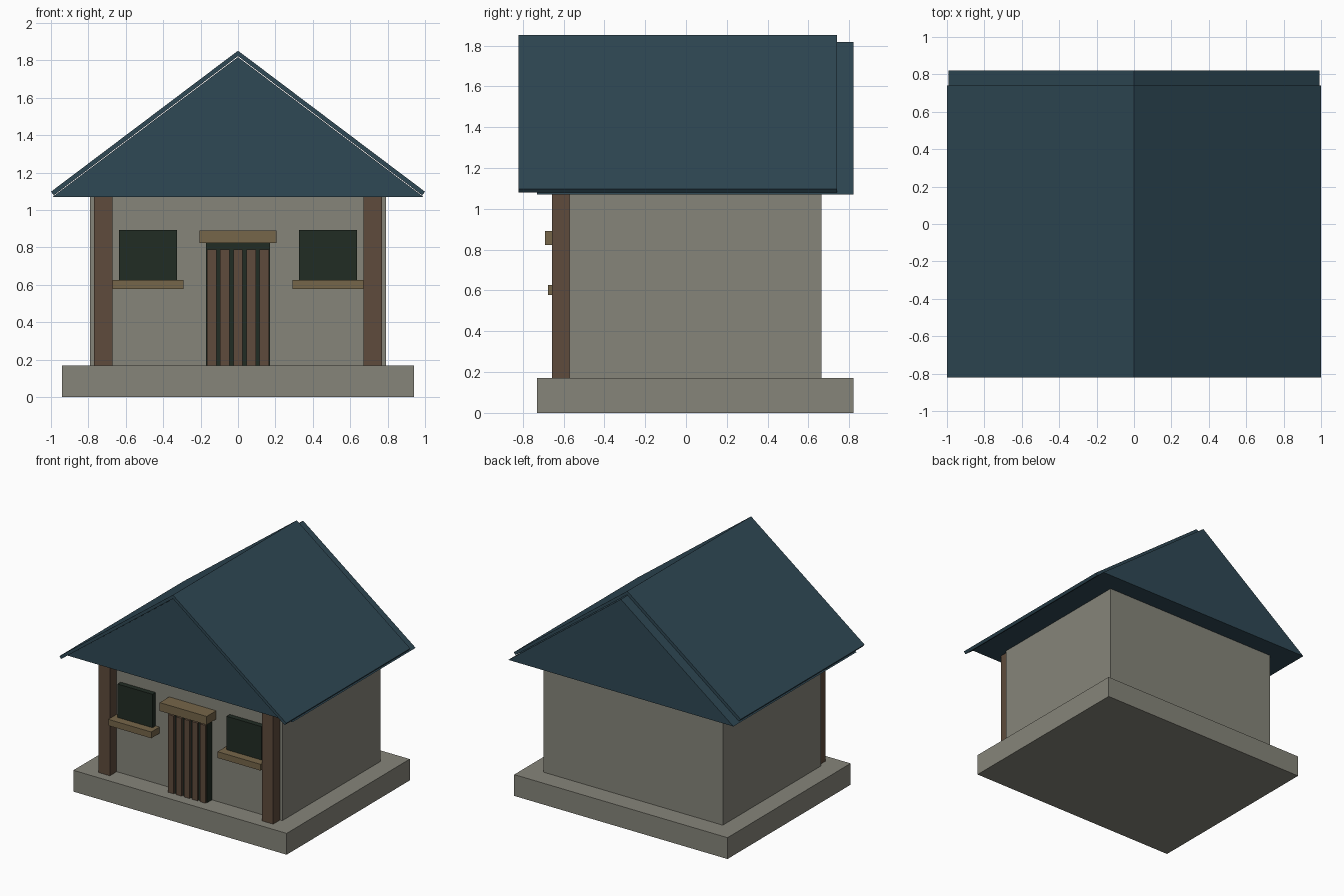
import bpy

cube = bpy.data.objects.get("Cube")
if cube:
    bpy.data.objects.remove(cube, do_unlink=True)


def material(name, rgb):
    mat = bpy.data.materials.new(name)
    mat.use_nodes = True
    color = (*rgb, 1)
    mat.diffuse_color = color
    bsdf = next(n for n in mat.node_tree.nodes if n.type == 'BSDF_PRINCIPLED')
    bsdf.inputs["Base Color"].default_value = color
    return mat


STONE = material("grey stone", (0.24, 0.235, 0.195))
SLATE = material("blue slate", (0.028, 0.065, 0.09))
TIMBER = material("brown timber", (0.112, 0.071, 0.045))
TRIM = material("tan trim", (0.18, 0.132, 0.067))
DARK = material("dark green", (0.015, 0.025, 0.017))


def extrude_y(name, profile, y0, y1, mat):
    """Solid made by sweeping an x-z outline (anticlockwise from the front)."""
    n = len(profile)
    verts = [(x, y, z) for y in (y0, y1) for x, z in profile]
    faces = [list(range(n)), list(range(2 * n - 1, n - 1, -1))]
    faces += [(i, i + n, (i + 1) % n + n, (i + 1) % n) for i in range(n)]
    mesh = bpy.data.meshes.new(name)
    mesh.from_pydata(verts, [], faces)
    mesh.materials.append(mat)
    obj = bpy.data.objects.new(name, mesh)
    bpy.context.collection.objects.link(obj)
    return obj


def box(name, x0, x1, y0, y1, z0, z1, mat):
    return extrude_y(name, [(x0, z0), (x1, z0), (x1, z1), (x0, z1)], y0, y1, mat)


FLOOR, EAVES, WALL_FRONT = 0.17, 1.07, -0.57

# Plinth and walls
box("plinth", -0.94, 0.94, -0.73, 0.82, 0, FLOOR, STONE)
box("walls", -0.79, 0.79, WALL_FRONT, 0.665, FLOOR, EAVES, STONE)

# Roof: solid gable with a thin slab floating just above each slope
extrude_y("gable", [(-0.992, EAVES), (0.992, EAVES), (0, 1.818)], -0.73, 0.82, SLATE)
slab = [(0, 1.823), (0.985, 1.079), (1.0, 1.098), (0, 1.852)]
extrude_y("left_roof_slab", slab, -0.82, 0.74, SLATE)
extrude_y("right_roof_slab", [(-x, z) for x, z in reversed(slab)], -0.82, 0.74, SLATE)

# Corner posts, windows and sills on both sides of the door
for side, s in (("left", 1), ("right", -1)):
    def pair(name, centre, half, y0, z0, z1, mat):
        box(f"{side}_{name}", s * centre - half, s * centre + half,
            y0, WALL_FRONT + 0.01, z0, z1, mat)
    pair("post", 0.72, 0.05, -0.657, FLOOR, EAVES, TIMBER)
    pair("window", 0.481, 0.154, -0.61, 0.6, 0.893, DARK)
    pair("sill", 0.481, 0.189, -0.675, 0.577, 0.627, TRIM)

# Door: dark backing, vertical planks and lintel
box("door_backing", -0.17, 0.17, -0.63, WALL_FRONT + 0.01, FLOOR, 0.83, DARK)
for i in range(5):
    x = (i - 2) * 0.07
    box(f"door_plank_{i + 1}", x - 0.025, x + 0.025, -0.645, -0.62, FLOOR, 0.79, TIMBER)
box("door_lintel", -0.207, 0.207, -0.69, WALL_FRONT + 0.01, 0.823, 0.89, TRIM)
